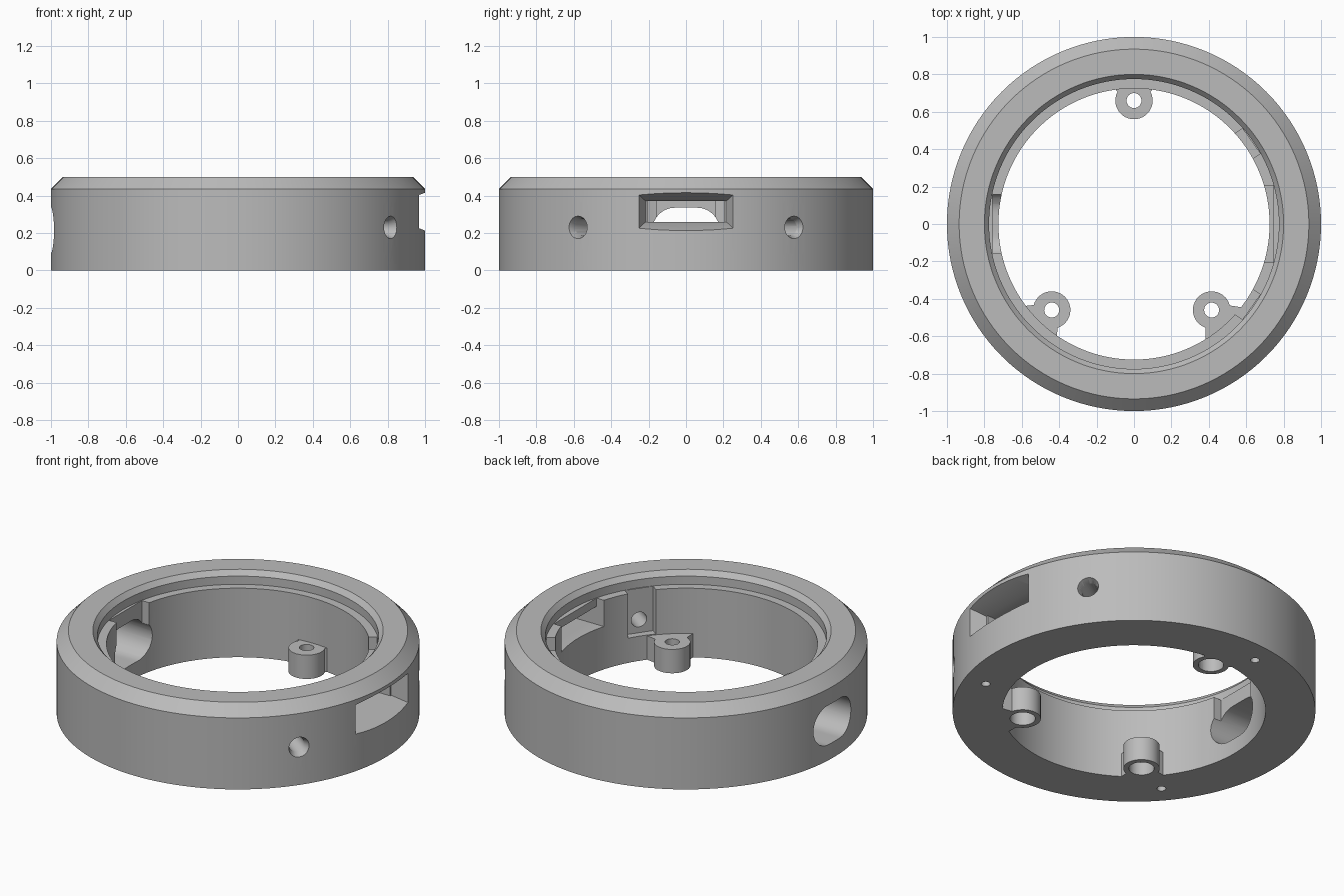
import bpy
import bmesh
from math import sin, cos, pi, radians
from mathutils import Matrix, Vector

cube = bpy.data.objects.get("Cube")
if cube:
    bpy.data.objects.remove(cube, do_unlink=True)

grey = bpy.data.materials.new("plain_grey")
grey.use_nodes = True
colour = (0.5, 0.5, 0.5, 1)
grey.diffuse_color = colour
grey.node_tree.nodes["Principled BSDF"].inputs["Base Color"].default_value = colour


def finish(name, bm):
    bmesh.ops.recalc_face_normals(bm, faces=bm.faces[:])
    mesh = bpy.data.meshes.new(name)
    bm.to_mesh(mesh)
    bm.free()
    mesh.materials.append(grey)
    obj = bpy.data.objects.new(name, mesh)
    bpy.context.collection.objects.link(obj)
    return obj


def loft(name, low, high, z0, z1, frame=Matrix()):
    """Solid between two matching outlines at local heights z0 and z1."""
    bm = bmesh.new()
    a = [bm.verts.new(frame @ Vector((x, y, z0))) for x, y in low]
    b = [bm.verts.new(frame @ Vector((x, y, z1))) for x, y in high]
    bm.faces.new(a[::-1])
    bm.faces.new(b)
    n = len(a)
    for i in range(n):
        j = (i + 1) % n
        bm.faces.new((a[i], a[j], b[j], b[i]))
    return finish(name, bm)


def radial(deg):
    """Local x runs along the ring, local y up, local z outward."""
    c, s = cos(radians(deg)), sin(radians(deg))
    return Matrix(((-s, 0, c, 0), (c, 0, s, 0), (0, 1, 0, 0), (0, 0, 0, 1)))


def circle(r, x=0, y=0, n=32):
    return [(x + r * cos(2 * pi * i / n), y + r * sin(2 * pi * i / n)) for i in range(n)]


def rect(w, y0, y1):
    return [(-w, y0), (w, y0), (w, y1), (-w, y1)]


def combine(body, tool, operation="DIFFERENCE"):
    mod = body.modifiers.new("combine", "BOOLEAN")
    mod.operation = operation
    mod.solver = "EXACT"
    mod.object = tool
    bpy.context.view_layer.objects.active = body
    bpy.ops.object.modifier_apply(modifier=mod.name)
    bpy.data.objects.remove(tool, do_unlink=True)


def cut(low, high, z0, z1, frame=Matrix()):
    combine(ring, loft("cutter", low, high, z0, z1, frame))


# Ring body with outer chamfer and stepped inner ledge
profile = [(0.725, 0), (1, 0), (1, 0.435), (0.935, 0.5),
           (0.8, 0.5), (0.775, 0.47), (0.775, 0.42), (0.725, 0.42)]
bm = bmesh.new()
steps = 128
loops = []
for i in range(steps):
    t = 2 * pi * i / steps
    loops.append([bm.verts.new((r * cos(t), r * sin(t), z)) for r, z in profile])
for i in range(steps):
    a, b = loops[i], loops[(i + 1) % steps]
    for j in range(len(profile)):
        k = (j + 1) % len(profile)
        bm.faces.new((a[j], b[j], b[k], a[k]))
ring = finish("housing_ring", bm)

# Mounting lugs with counterbored screw holes
for x, y in ((0, 0.66), (-0.44, -0.46), (0.415, -0.46)):
    out = Vector((x, y)).normalized()
    frame = Matrix.Translation((x, y, 0)) @ Matrix.Rotation(
        out.to_3d().to_track_quat("Y", "Z").to_euler().z, 4, "Z")
    tip = [(0.1 * cos(t), 0.1 * sin(t)) for t in
           [radians(-208 + 236 * i / 24) for i in range(25)]]
    outline = tip + [(0.165, 0.14), (-0.165, 0.14)]
    combine(ring, loft("lug", outline, outline, 0, 0.145, frame), "UNION")
    cut(circle(0.04), circle(0.04), -0.1, 0.2, frame)
    cut(circle(0.07), circle(0.07), -0.1, 0.08, frame)

# Small blind holes in the underside
for deg in (-20, 100, 220):
    pin = circle(0.025, 0.87 * cos(radians(deg)), 0.87 * sin(radians(deg)), 20)
    cut(pin, pin, -0.1, 0.15)

# Flared window, its passage, and the inner pocket through the ledge
east = radial(0)
cut(rect(0.215, 0.26, 0.37), rect(0.27, 0.207, 0.421), 0.88, 1.015, east)
cut(rect(0.205, 0.26, 0.37), rect(0.205, 0.26, 0.37), 0.6, 0.9, east)
cut(rect(0.205, 0.26, 0.45), rect(0.205, 0.26, 0.45), 0.6, 0.745, east)

# Rounded cable opening with a notch above it
west = radial(180)
half = [(0.06 + 0.12 * cos(t), 0.215 + 0.12 * sin(t)) for t in
        [pi * (i / 16 - 0.5) for i in range(17)]]
slot = half + [(-x, y) for x, y in reversed(half)]
cut(slot, slot, 0.6, 1.1, west)
cut(rect(0.157, 0.215, 0.45), rect(0.157, 0.215, 0.45), 0.6, 0.757, west)

# Radial screw holes with countersinks and square nut pockets
for deg in (-35.3, 35.3):
    frame = radial(deg)
    cut(rect(0.082, 0.15, 0.45), rect(0.082, 0.15, 0.45), 0.6, 0.768, frame)
    cut(circle(0.045, 0, 0.23), circle(0.045, 0, 0.23), 0.65, 1.1, frame)
    cut(circle(0.045, 0, 0.23), circle(0.064, 0, 0.23), 0.96, 1.01, frame)

# Smooth curved walls, crisp edges
bpy.ops.object.select_all(action="DESELECT")
ring.select_set(True)
bpy.context.view_layer.objects.active = ring
bpy.ops.object.shade_smooth_by_angle(angle=radians(25))
